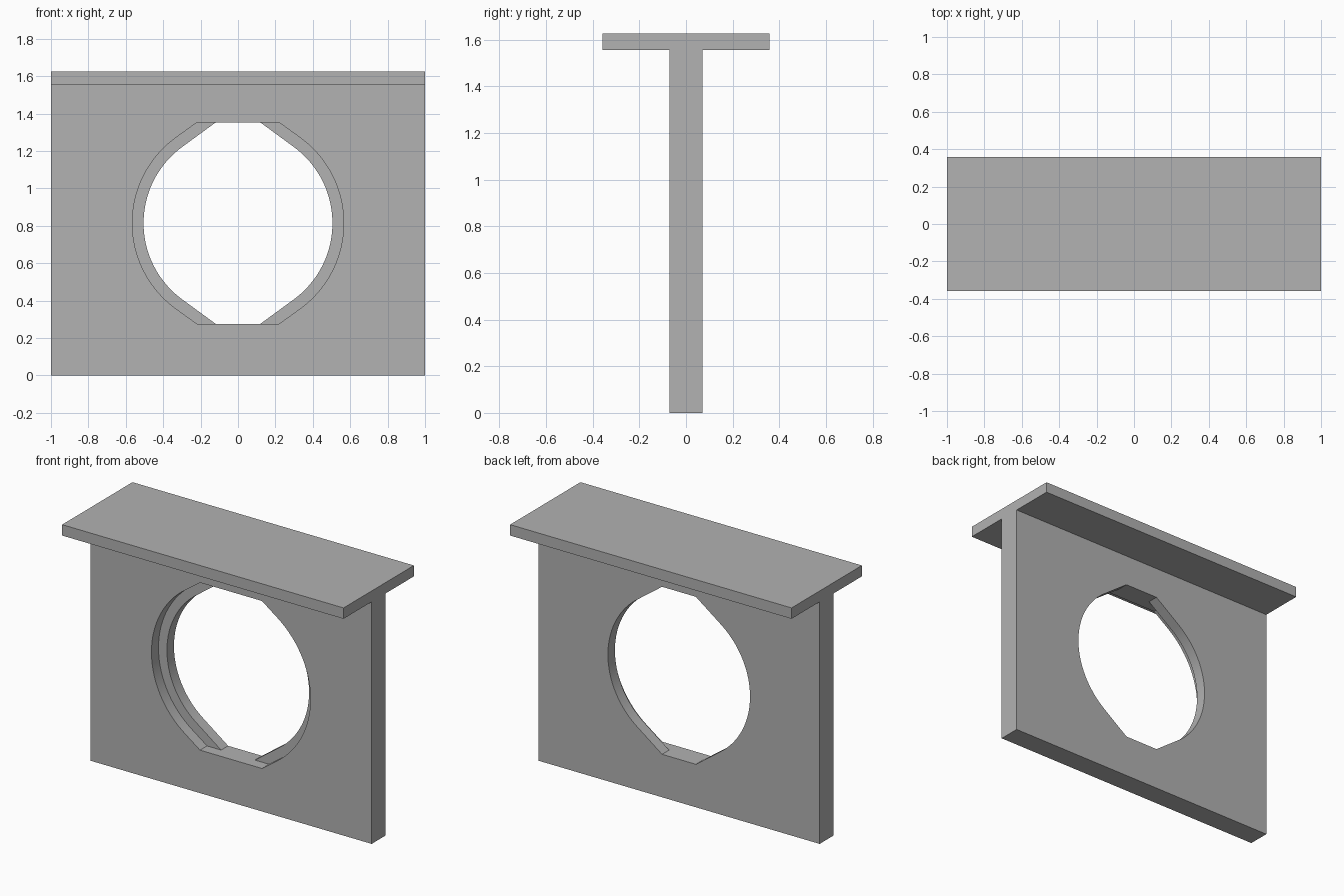
import bpy
import bmesh
from math import sin, cos, acos, atan2, hypot, pi
from mathutils import Vector

WALL_Y, SLAB_Y = 0.0714, 0.357
SLAB_Z, TOP_Z = 1.555, 1.625
HOLE_Z, HOLE_HALF = 0.814, 0.538

cube = bpy.data.objects.get("Cube")
if cube:
    bpy.data.objects.remove(cube, do_unlink=True)

grey = bpy.data.materials.new("plain grey")
grey.use_nodes = True
colour = (0.445, 0.445, 0.445, 1)
grey.diffuse_color = colour
grey.node_tree.nodes["Principled BSDF"].inputs["Base Color"].default_value = colour


def prism(name, points, direction):
    """Extrude a closed outline along a direction into a solid."""
    bm = bmesh.new()
    face = bm.faces.new([bm.verts.new(p) for p in points])
    moved = bmesh.ops.extrude_face_region(bm, geom=[face])["geom"]
    verts = [v for v in moved if isinstance(v, bmesh.types.BMVert)]
    bmesh.ops.translate(bm, verts=verts, vec=Vector(direction))
    bmesh.ops.recalc_face_normals(bm, faces=bm.faces)
    mesh = bpy.data.meshes.new(name)
    bm.to_mesh(mesh)
    bm.free()
    mesh.materials.append(grey)
    obj = bpy.data.objects.new(name, mesh)
    bpy.context.collection.objects.link(obj)
    return obj


def hole_outline(radius, flat, y, steps=40):
    """Round sides running along tangents into flat ends at top and bottom."""
    reach = hypot(flat, HOLE_HALF)
    tangent = atan2(HOLE_HALF, flat) - acos(radius / reach)
    angles = [tangent * (2 * i / steps - 1) for i in range(steps + 1)]
    right = [(flat, -HOLE_HALF)]
    right += [(radius * cos(a), radius * sin(a)) for a in angles]
    right += [(flat, HOLE_HALF)]
    outline = right + [(-x, -z) for x, z in right]
    return [(x, y, HOLE_Z + z) for x, z in outline]


# Wall and top slab as one T-shaped section
half = [(WALL_Y, 0), (WALL_Y, SLAB_Z), (SLAB_Y, SLAB_Z), (SLAB_Y, TOP_Z)]
section = half + [(-y, z) for y, z in reversed(half)]
wall = prism("wall_with_top_slab", [(-1, y, z) for y, z in section], (2, 0, 0))

# Wide recess in the front half, narrower opening right through
cutters = [
    prism("front_recess_cutter", hole_outline(0.565, 0.22, -0.2), (0, 0.2, 0)),
    prism("opening_cutter", hole_outline(0.505, 0.12, -0.2), (0, 0.4, 0)),
]
bpy.context.view_layer.objects.active = wall
wall.select_set(True)
for cutter in cutters:
    cutter.hide_render = True
    cut = wall.modifiers.new(cutter.name, "BOOLEAN")
    cut.operation = "DIFFERENCE"
    cut.solver = "EXACT"
    cut.object = cutter
    bpy.ops.object.modifier_apply(modifier=cut.name)
for cutter in cutters:
    bpy.data.objects.remove(cutter, do_unlink=True)

bpy.ops.object.shade_smooth_by_angle(angle=pi / 9)
